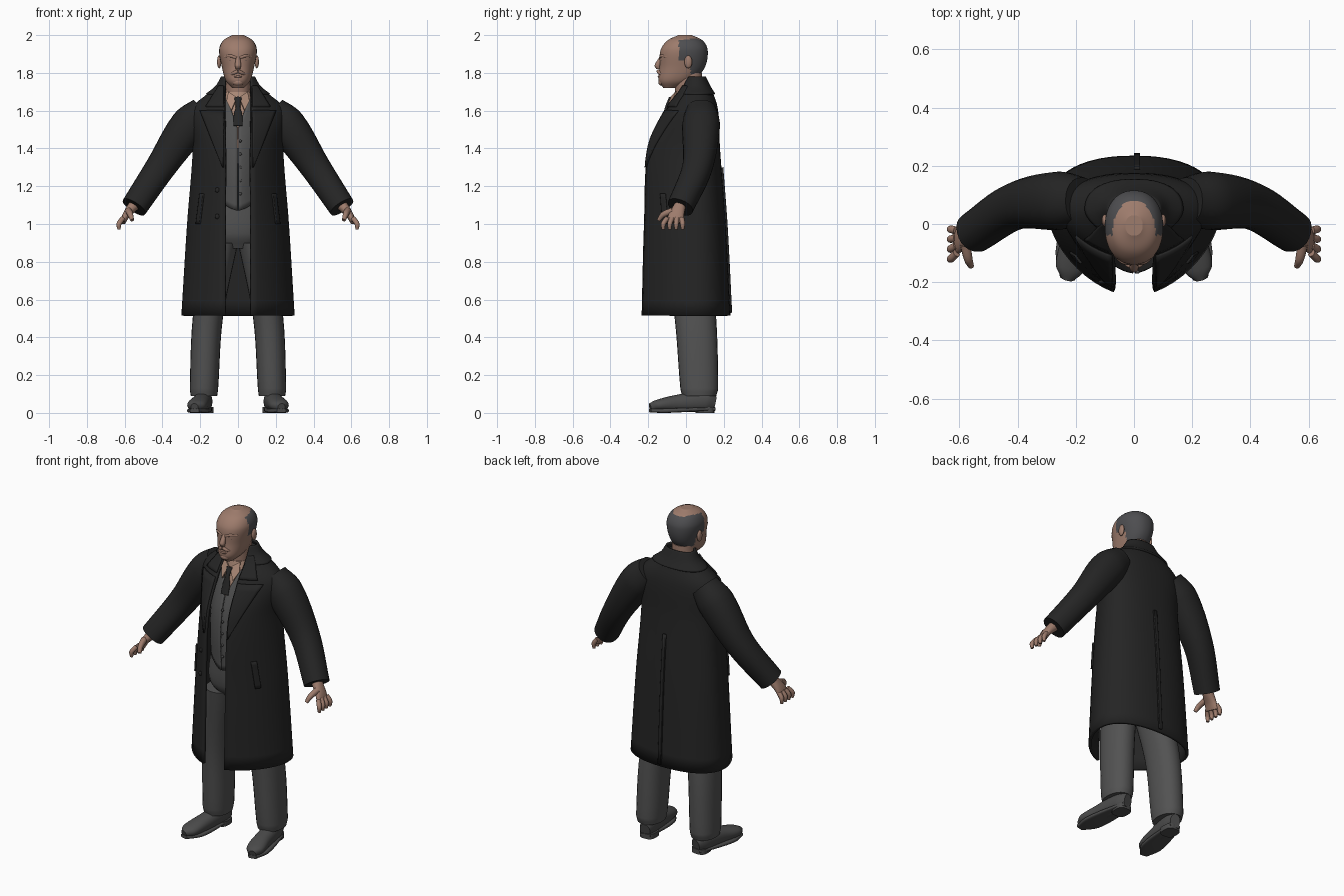
import bpy, bmesh
from math import sin, cos, pi, asin, copysign
from mathutils import Vector, Matrix
from mathutils.bvhtree import BVHTree

if "Cube" in bpy.data.objects:
    bpy.data.objects.remove(bpy.data.objects["Cube"])


def material(name, *rgb):
    mat = bpy.data.materials.new(name)
    mat.use_nodes = True
    mat.diffuse_color = (*rgb, 1)
    shader = next(node for node in mat.node_tree.nodes if node.type == "BSDF_PRINCIPLED")
    shader.inputs["Base Color"].default_value = (*rgb, 1)
    return mat


SKIN = material("skin", .34, .2, .15)
SHIRT = material("shirt tan", .42, .26, .19)
COAT = material("coat black", .018, .018, .018)
GREY = material("suit grey", .085, .085, .085)
SHOE = material("shoe grey", .07, .07, .07)
HAIR = material("hair grey", .075, .075, .08)
TIE = material("tie black", .02, .02, .02)

ACROSS, SIDEWAYS, UP = Vector((1, 0, 0)), Vector((0, 1, 0)), Vector((0, 0, 1))


def finish(name, bm, mat, mirror=False, thick=0, offset=-1):
    mesh = bpy.data.meshes.new(name)
    bm.to_mesh(mesh)
    bm.free()
    mesh.materials.append(mat)
    part = bpy.data.objects.new(name, mesh)
    bpy.context.collection.objects.link(part)
    if mirror:
        part.modifiers.new("mirror", "MIRROR")
    if thick:
        solid = part.modifiers.new("cloth thickness", "SOLIDIFY")
        solid.thickness, solid.offset = thick, offset
    return part


def spline(rows, steps):
    """Smooth curve through rows of any length, without overshoot."""
    pts = [Vector(row) for row in rows]
    pts = [2 * pts[0] - pts[1], *pts, 2 * pts[-1] - pts[-2]]
    result = []
    for before, start, end, after in zip(pts, pts[1:], pts[2:], pts[3:]):
        span = end - start
        size = span.length
        leave = (end - before) * (size / ((start - before).length + size))
        arrive = (after - start) * (size / ((after - end).length + size))
        for i in range(steps):
            t = i / steps
            result.append(start + leave * t + (3 * span - 2 * leave - arrive) * t * t
                          + (leave + arrive - 2 * span) * t ** 3)
    return result + [pts[-2]]


def power(value, exponent):
    return copysign(abs(value) ** exponent, value)


def bridge(bm, rings, closed=False, smooth=True):
    count = len(rings[0])
    for low, high in zip(rings, rings[1:]):
        for i in range(count if closed else count - 1):
            j = (i + 1) % count
            bm.faces.new((low[i], low[j], high[j], high[i])).smooth = smooth


def loft(name, sections, mat, side=ACROSS, axis=None, square=2.2, sides=24, steps=6, mirror=False):
    """Solid through sections of x, y, z, half width and (optional) half depth."""
    bm = bmesh.new()
    rows = spline(sections, steps)
    rings = []
    for k, row in enumerate(rows):
        centre = Vector(row[:3])
        ahead, behind = rows[min(k + 1, len(rows) - 1)], rows[max(k - 1, 0)]
        along = axis or (Vector(ahead[:3]) - Vector(behind[:3])).normalized()
        wide = (side - along * side.dot(along)).normalized()
        deep = along.cross(wide)
        angles = [2 * pi * i / sides for i in range(sides)]
        rings.append([bm.verts.new(centre + wide * row[3] * power(cos(a), 2 / square)
                                   + deep * row[-1] * power(sin(a), 2 / square)) for a in angles])
    bridge(bm, rings, closed=True)
    bm.faces.new(rings[0])
    bm.faces.new(rings[-1])
    bmesh.ops.recalc_face_normals(bm, faces=bm.faces)
    return finish(name, bm, mat, mirror)


def shell(name, rows, mat, thick, gap, hem=0, middle=.05, columns=48):
    """Garment open at the front, through rows of height, half width, front and back."""
    bm = bmesh.new()
    rows = spline(rows, 6)
    rings = []
    for k, (z, width, front, back) in enumerate(rows):
        first = asin((gap(z) / width) ** .85)
        ring = []
        for i in range(columns + 1):
            angle = first + 2 * (pi - first) * i / columns
            ahead = cos(angle)
            bend, reach = (1.7, front) if ahead > 0 else (2.3, back)
            dip = hem * max(ahead, 0) ** 8 * (1 - k / len(rows))
            ring.append(bm.verts.new((width * power(sin(angle), 2 / bend),
                                      middle + (reach - middle) * abs(ahead) ** (2 / bend), z - dip)))
        rings.append(ring)
    bridge(bm, rings)
    bm.normal_update()
    bm.faces.ensure_lookup_table()
    flank = bm.faces[columns // 4]
    if flank.normal.x * flank.calc_center_median().x < 0:
        bmesh.ops.reverse_faces(bm, faces=bm.faces)
    return finish(name, bm, mat, thick=thick)


def ball(name, place, size, mat, mirror=False):
    bm = bmesh.new()
    bmesh.ops.create_uvsphere(bm, u_segments=16, v_segments=10, radius=1,
                              matrix=Matrix.Translation(place) @ Matrix.Diagonal((*size, 1)))
    for face in bm.faces:
        face.smooth = True
    return finish(name, bm, mat, mirror)


# Overcoat body and turned collar
coat = shell("overcoat", [(.515, .3, -.25, .235), (1, .27, -.24, .21), (1.4, .24, -.22, .18),
                          (1.6, .25, -.12, .17), (1.7, .15, -.05, .14), (1.75, .1, -.03, .11)],
             COAT, .016, lambda z: .07)
shell("coat_collar", [(1.69, .17, -.06, .155), (1.73, .12, -.04, .13), (1.78, .09, -.02, .105)],
      COAT, .012, lambda z: .07, hem=.02)
coat_surface = BVHTree.FromObject(coat, bpy.context.evaluated_depsgraph_get())


def on_coat(x, z, facing=-1):
    hit = coat_surface.ray_cast(Vector((x, facing, z)), Vector((0, -facing, 0)))[0]
    return Vector((x, (hit.y if hit else 0) + facing * .004, z))


def strip(name, low, high, inner, outer, mirror=True, facing=-1, cells=8):
    """Cloth patch on the coat; inner and outer edges run from low to high."""
    bm = bmesh.new()
    rings = []
    for k in range(cells + 1):
        rise = k / cells
        near = inner[0] + (inner[1] - inner[0]) * rise
        far = outer[0] + (outer[1] - outer[0]) * rise
        rings.append([bm.verts.new(on_coat(near + (far - near) * i / cells, low + (high - low) * rise, facing))
                      for i in range(cells + 1)])
    bridge(bm, rings)
    finish(name, bm, COAT, mirror, thick=.012, offset=0)


strip("lapels", 1.3, 1.6, (.075, .075), (.08, .2))
strip("collar_points", 1.62, 1.73, (.075, .075), (.17, .1))
strip("pocket_welts", 1, 1.16, (.2, .18), (.22, .2))
strip("back_vent", .53, 1.3, (0, 0), (.02, .02), mirror=False, facing=1)
for z in (1.04, 1.18):
    ball("coat_button", on_coat(-.11, z), (.013, .006, .013), COAT)

# Sleeves
loft("sleeves", [(.18, .08, 1.6, .08), (.26, .08, 1.52, .1), (.41, .06, 1.3, .08),
                 (.55, -.03, 1.09, .07)], COAT, side=SIDEWAYS, mirror=True)

# Hands
loft("palms", [(.55, -.03, 1.1, .03), (.59, -.05, 1.05, .04, .02)[:3] + (.04,),
               (.61, -.06, 1.02, .04)][:1] * 0 or
     [(.55, -.03, 1.1, .03, .03), (.59, -.05, 1.05, .04, .02), (.61, -.06, 1.01, .045, .015)],
     SKIN, side=SIDEWAYS, mirror=True)
for i, finger in enumerate(("index", "middle", "ring", "little")):
    knuckle, tip = -.1 + .026 * i, -.12 + .034 * i
    loft(finger + "_fingers", [(.61, knuckle, 1.03, .013), (.63, tip, 1, .013), (.63, tip, .97, .008)],
         SKIN, side=SIDEWAYS, sides=12, mirror=True)
loft("thumbs", [(.58, -.07, 1.07, .018), (.57, -.12, 1.05, .015), (.56, -.145, 1.02, .01)],
     SKIN, sides=12, mirror=True)

# Trousers
loft("trouser_seat", [(0, .01, .87, .11, .09), (0, 0, .95, .17, .12), (0, 0, 1.15, .15, .125)],
     GREY, axis=UP)
loft("trouser_legs", [(.18, .07, .09, .07, .09), (.18, .07, .13, .075, .1), (.16, .05, .5, .08, .11),
                      (.09, 0, .9, .09, .12)], GREY, axis=UP, mirror=True)

# Shoes with soles and heels
loft("shoe_uppers", [(.17, .15, .05, .03, .04), (.18, .1, .06, .045, .055), (.2, -.05, .05, .05, .045),
                     (.22, -.15, .04, .05, .03), (.23, -.19, .03, .02, .02)], SHOE, mirror=True)
loft("shoe_soles", [(.17, .15, .02, .03, .01), (.18, .1, .02, .045, .01), (.21, -.1, .012, .06, .012),
                    (.23, -.19, .012, .025, .01)], SHOE, square=4, mirror=True)
loft("shoe_heels", [(.175, .1, 0, .045, .05), (.175, .1, .03, .045, .05)],
     SHOE, axis=UP, square=3, steps=1, mirror=True)

# Waistcoat, shirt and tie
shell("waistcoat", [(1.12, .18, -.16, .14), (1.3, .18, -.17, .14), (1.45, .17, -.155, .14),
                    (1.6, .15, -.1, .13), (1.67, .11, -.065, .11)],
      GREY, .01, lambda z: max(.003, (z - 1.53) * .45), hem=.05)
for i in range(5):
    z = 1.16 + i * .07
    ball("waistcoat_button", (.012, -.165, z), (.008, .006, .008), SHOE)
loft("shirt", [(0, 0, 1.4, .12, .13), (0, .01, 1.6, .1, .09), (0, .02, 1.7, .07, .08)], SHIRT, axis=UP)
wing = bmesh.new()
wing.faces.new([wing.verts.new(corner) for corner in
                ((.005, -.08, 1.67), (.05, -.05, 1.7), (.06, -.07, 1.65), (.035, -.1, 1.6))])
finish("shirt_collar_wings", wing, SHIRT, mirror=True, thick=.008, offset=0)
loft("necktie", [(0, -.08, 1.67, .02, .01), (0, -.1, 1.62, .012, .01), (0, -.11, 1.58, .022, .01),
                 (0, -.13, 1.52, .025, .006)], TIE)

# Neck and head
loft("neck", [(0, .02, 1.6, .065, .07), (0, .01, 1.8, .065, .075)], SKIN, axis=UP)
skull = [(1.72, .03, -.12, -.05), (1.76, .065, -.145, .04), (1.83, .085, -.14, .1),
         (1.92, .1, -.135, .115), (1.97, .08, -.1, .09), (2, .03, -.04, .03)]
head = loft("head", [(0, (front + back) / 2, z, width, (back - front) / 2)
                     for z, width, front, back in skull], SKIN, axis=UP, sides=72, steps=10)

# Horseshoe of hair around the bald crown
head.data.materials.append(HAIR)
for face in head.data.polygons:
    x, y, z = face.center
    crown = z > 1.9 and Vector((x / .074, (y + .03) / .112)).length < 1
    hairline = -.038 if z > 1.87 else .025
    if y > hairline and z > 1.77 and not crown:
        face.material_index = 1

# Face
loft("nose", [(0, -.13, 1.885, .01), (0, -.15, 1.84, .016), (0, -.145, 1.82, .012)], SKIN, axis=UP, sides=12)
loft("brows", [(.01, -.135, 1.88, .008), (.04, -.128, 1.89, .008), (.07, -.1, 1.885, .006)],
     SKIN, side=UP, sides=12, mirror=True)
loft("moustache", [(0, -.147, 1.81, .009), (.02, -.14, 1.8, .009), (.04, -.125, 1.79, .005)],
     SKIN, side=UP, sides=12, mirror=True)
ball("eyes", (.034, -.12, 1.868), (.015, .012, .006), HAIR, mirror=True)
ball("lower_lip", (0, -.142, 1.78), (.022, .008, .006), SKIN)
ball("chin", (0, -.13, 1.75), (.028, .016, .018), SKIN)
ball("ears", (.1, .012, 1.858), (.011, .021, .034), SKIN, mirror=True)
